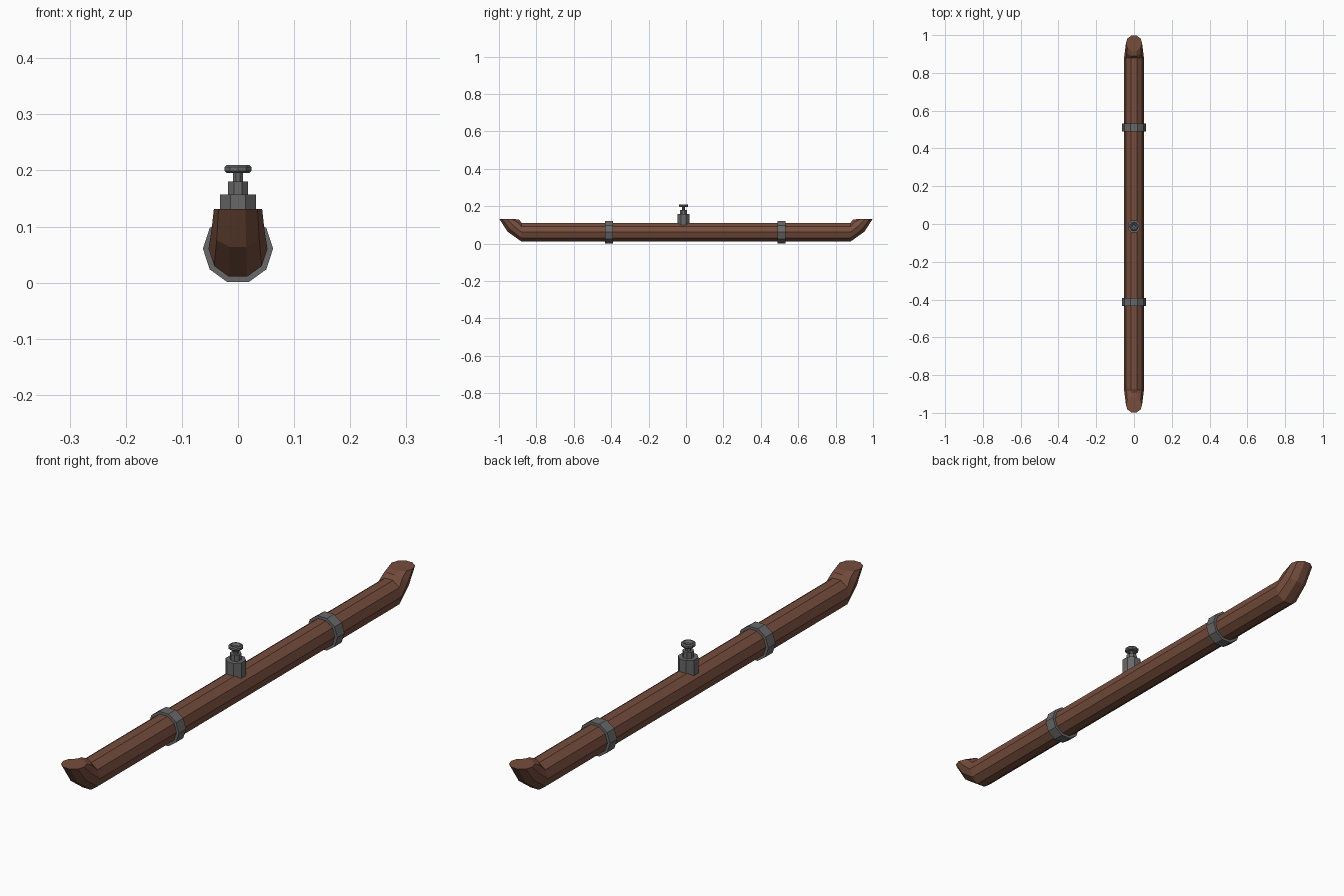
import bpy, bmesh, math

if "Cube" in bpy.data.objects:
    bpy.data.objects.remove(bpy.data.objects["Cube"])

SIDES = 10
ZC = 0.0605          # height of the pipe axis


def material(name, rgb):
    m = bpy.data.materials.new(name)
    m.diffuse_color = (*rgb, 1)
    m.use_nodes = True
    m.node_tree.nodes["Principled BSDF"].inputs["Base Color"].default_value = m.diffuse_color
    return m


BROWN = material("rust_brown", (0.18, 0.075, 0.046))
GREY = material("steel_grey", (0.14, 0.14, 0.14))


def build(name, rings, mat, closed=False):
    """Skin a row of vertex rings into a flat shaded mesh."""
    bm = bmesh.new()
    vs = [[bm.verts.new(p) for p in ring] for ring in rings]
    pairs = list(zip(vs, vs[1:]))
    if closed:
        pairs.append((vs[-1], vs[0]))
    else:
        bm.faces.new(vs[0])
        bm.faces.new(vs[-1])
    for a, b in pairs:
        for i in range(len(a)):
            j = (i + 1) % len(a)
            bm.faces.new((a[i], a[j], b[j], b[i]))
    bmesh.ops.recalc_face_normals(bm, faces=bm.faces)
    me = bpy.data.meshes.new(name)
    bm.to_mesh(me)
    bm.free()
    me.materials.append(mat)
    ob = bpy.data.objects.new(name, me)
    bpy.context.collection.objects.link(ob)
    return ob


def pipe_ring(y, z, r, tilt=0.0):
    """Ring across the pipe, tilted about x by an angle in degrees."""
    t = math.radians(tilt)
    pts = []
    for i in range(SIDES):
        a = math.tau * i / SIDES
        u = r * math.sin(a)
        pts.append((r * math.cos(a), y - u * math.sin(t), z + u * math.cos(t)))
    return pts


def lathe(name, profile, y, sides, mat):
    """Turn a (radius, height) profile about a vertical axis."""
    rings = []
    for r, z in profile:
        rings.append([(r * math.cos(math.tau * (i + 0.5) / sides),
                       y + r * math.sin(math.tau * (i + 0.5) / sides), z)
                      for i in range(sides)])
    return build(name, rings, mat)


# Pipe with both ends bent upward and cut level
end = [(0.88, ZC, 0.0525, 0), (0.922, 0.095, 0.047, 45), (0.957, 0.131, 0.043, 90)]
rings = [pipe_ring(-y, z, r, -t) for y, z, r, t in reversed(end)]
rings += [pipe_ring(*e) for e in end]
build("pipe", rings, BROWN)

# Clamp bands around the pipe
for label, y in (("front", -0.412), ("back", 0.511)):
    h = 0.021
    build(label + "_band",
          [pipe_ring(y - h, ZC, 0.051), pipe_ring(y - h, ZC, 0.0625),
           pipe_ring(y + h, ZC, 0.0625), pipe_ring(y + h, ZC, 0.051)],
          GREY, closed=True)

# Valve: stepped body, stem and dished handwheel
VY = -0.013
lathe("valve_body", [(0.035, 0.1), (0.035, 0.157), (0.0195, 0.157), (0.0195, 0.18)],
      VY, 8, GREY)
lathe("valve_stem", [(0.0095, 0.178), (0.0095, 0.199)], VY, 8, GREY)
lathe("handwheel", [(0.008, 0.195), (0.021, 0.195), (0.025, 0.199), (0.025, 0.206),
                    (0.021, 0.21), (0.016, 0.21), (0.008, 0.204)], VY, 10, GREY)
